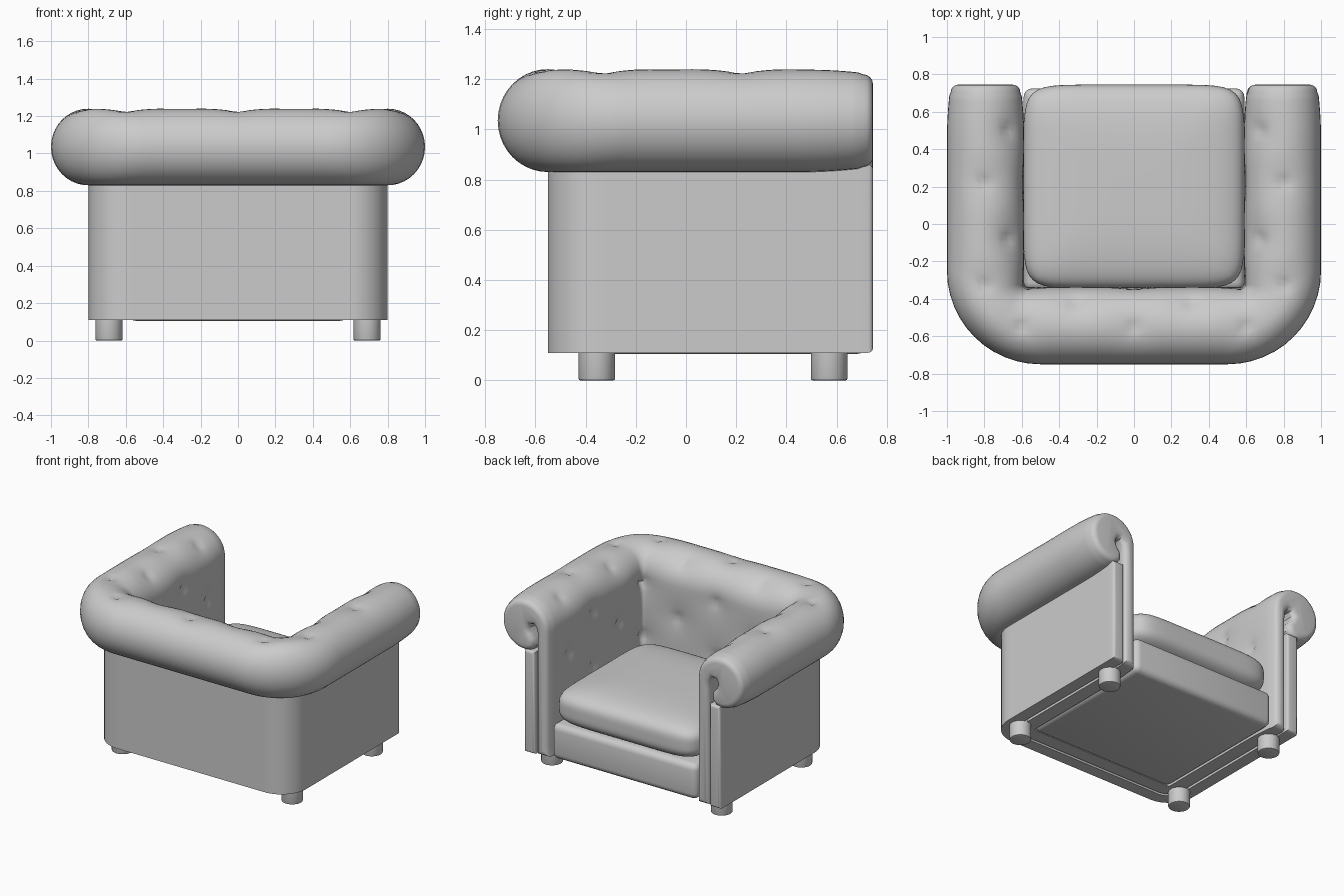
import bpy, bmesh, math
from mathutils import Vector

cube = bpy.data.objects.get("Cube")
if cube:
    bpy.data.objects.remove(cube, do_unlink=True)

# One grey upholstery colour
grey = bpy.data.materials.new("grey_leather")
grey.use_nodes = True
COLOR = (0.6, 0.6, 0.6, 1)
grey.diffuse_color = COLOR
grey.node_tree.nodes["Principled BSDF"].inputs["Base Color"].default_value = COLOR

FRONT = 0.745     # y of the open side
FLOOR = 0.11      # underside of the body
ROLL_Z, ROLL_R = 1.035, 0.205
PAD = -0.213      # inner face of the lining


def finish(bm, name, angle=40):
    bmesh.ops.recalc_face_normals(bm, faces=bm.faces)
    mesh = bpy.data.meshes.new(name)
    bm.to_mesh(mesh)
    bm.free()
    mesh.materials.append(grey)
    obj = bpy.data.objects.new(name, mesh)
    bpy.context.collection.objects.link(obj)
    bpy.ops.object.select_all(action='DESELECT')
    obj.select_set(True)
    bpy.context.view_layer.objects.active = obj
    bpy.ops.object.shade_smooth_by_angle(angle=math.radians(angle))
    return obj


def u_path(d, arm=36, corner=12, back=20):
    """U-shaped plan line, offset d outward from the body's outer wall."""
    w, yb = 0.8 + d, -0.55 - d
    r = 0.2 + (1.5 if d > 0 else 0.85) * d
    start = FRONT - 0.06
    half = [(w, FRONT)]
    half += [(w, start + (yb + r - start) * i / arm) for i in range(arm)]
    for i in range(corner + 1):
        a = math.pi / 2 * i / corner
        half.append((w - r + r * math.cos(a), yb + r - r * math.sin(a)))
    half += [((w - r) * (1 - i / back), yb) for i in range(1, back + 1)]
    return half + [(-x, y) for x, y in reversed(half[:-1])]


def sweep(profile):
    """Sweep a closed (offset, height) profile round the U and cap the ends."""
    bm = bmesh.new()
    rows = [[bm.verts.new((x, y, z)) for x, y in u_path(d)] for d, z in profile]
    for j, row in enumerate(rows):
        nxt = rows[(j + 1) % len(rows)]
        for i in range(len(row) - 1):
            bm.faces.new((row[i], row[i + 1], nxt[i + 1], nxt[i]))
    caps = [bm.faces.new([r[k] for r in rows]) for k in (0, -1)]
    bmesh.ops.recalc_face_normals(bm, faces=bm.faces)
    bm.normal_update()
    return bm, rows, caps


def round_caps(bm, caps, offset):
    bmesh.ops.bevel(bm, geom=list({e for f in caps for e in f.edges}), offset=offset,
                    segments=4, profile=0.5, affect='EDGES', clamp_overlap=False)


# Padded lining: inner wall, rolled top, then a curl back into the scroll
wall = [(PAD, FLOOR + (ROLL_Z - FLOOR) * i / 24) for i in range(24)]
roll = []
for i in range(31):
    a = math.radians(180 - 270 * i / 30)
    roll.append(((-PAD if i < 10 else 0.2) * math.cos(a), ROLL_Z + ROLL_R * math.sin(a)))
curl = [(-0.05, 0.84), (-0.083, 0.88), (-0.08, 0.94), (-0.05, 0.975),
        (-0.035, 1.015), (-0.05, 1.05), (-0.08, 1.055), (-0.105, 1.02),
        (-0.11, 0.95), (-0.11, FLOOR)]
bm, rows, caps = sweep(wall + roll + curl)

# Buttoned tufting in staggered rows: (offset, height, odd row)
levels = [(0, 1.24, 0), (-0.13, 1.19, 1), (PAD, 1.0, 0), (PAD, 0.8, 1), (PAD, 0.6, 0)]
buttons = []
for d, z, odd in levels:
    for side in (-1, 1):
        for y in ((0.5, -0.08) if odd else (0.22, -0.33)):
            buttons.append(Vector((side * (0.8 + d), y, z)))
    for x in ((-0.31, 0.31) if odd else (-0.6, 0, 0.6)):
        if abs(x) < 0.8 + d - 0.05:
            buttons.append(Vector((x, -0.55 - d, z)))
moves = []
for row in rows[:len(wall) + 20]:
    for v in row[1:-1]:
        dist = min((v.co - b).length for b in buttons)
        depth = 0.018 * math.exp(-(dist / 0.03) ** 2) + 0.012 * math.exp(-(dist / 0.1) ** 2)
        moves.append((v, v.normal * depth))
for v, m in moves:
    v.co -= m

# Arms slim down gently towards their front ends
for v in bm.verts:
    t = (v.co.y - 0.45) / (FRONT - 0.45)
    if t > 0:
        k = 1 - 0.1 * t * t
        axis = math.copysign(0.8, v.co.x)
        v.co.x = axis + (v.co.x - axis) * k
        if v.co.z > 0.8:
            v.co.z = ROLL_Z + (v.co.z - ROLL_Z) * k
round_caps(bm, caps, 0.04)
finish(bm, "rolled_arms_and_back")

# Plain outer panel under the roll
bm, rows, caps = sweep([(0, FLOOR), (0, 0.5), (0, 0.86), (-0.09, 0.86), (-0.09, FLOOR)])
round_caps(bm, caps, 0.02)
finish(bm, "outer_panel")

# Seat base: rounded box
bm = bmesh.new()
bmesh.ops.create_cube(bm, size=1)
for v in bm.verts:
    v.co = Vector((v.co.x * 1.18, 0.185 + v.co.y * 1.08, 0.235 + v.co.z * 0.26))
bmesh.ops.bevel(bm, geom=bm.edges[:], offset=0.045, segments=4, profile=0.5, affect='EDGES')
finish(bm, "seat_base")

# Seat cushion: puffed rounded block
bm = bmesh.new()
bmesh.ops.create_cube(bm, size=2)
bmesh.ops.subdivide_edges(bm, edges=bm.edges[:], cuts=23, use_grid_fill=True)
for v in bm.verts:
    x, y, z = v.co
    r = (abs(x) ** 8 + abs(y) ** 8) ** (1 / 8)
    k = (r ** 3.5 + abs(z) ** 3.5) ** (-1 / 3.5)
    v.co = Vector((x * k * 0.59, 0.2 + y * k * 0.545, 0.49 + z * k * 0.155))
finish(bm, "seat_cushion", 60)

# Four round feet
for sx, side in ((1, "left"), (-1, "right")):
    for y, end in ((-0.355, "back"), (0.57, "front")):
        bm = bmesh.new()
        bmesh.ops.create_cone(bm, cap_ends=True, segments=32, radius1=0.073,
                              radius2=0.073, depth=0.14)
        bmesh.ops.translate(bm, verts=bm.verts, vec=(sx * 0.69, y, 0.07))
        rim = [e for e in bm.edges if all(v.co.z < 0.01 for v in e.verts)]
        bmesh.ops.bevel(bm, geom=rim, offset=0.008, segments=2, profile=0.5, affect='EDGES')
        finish(bm, f"{end}_{side}_foot")
